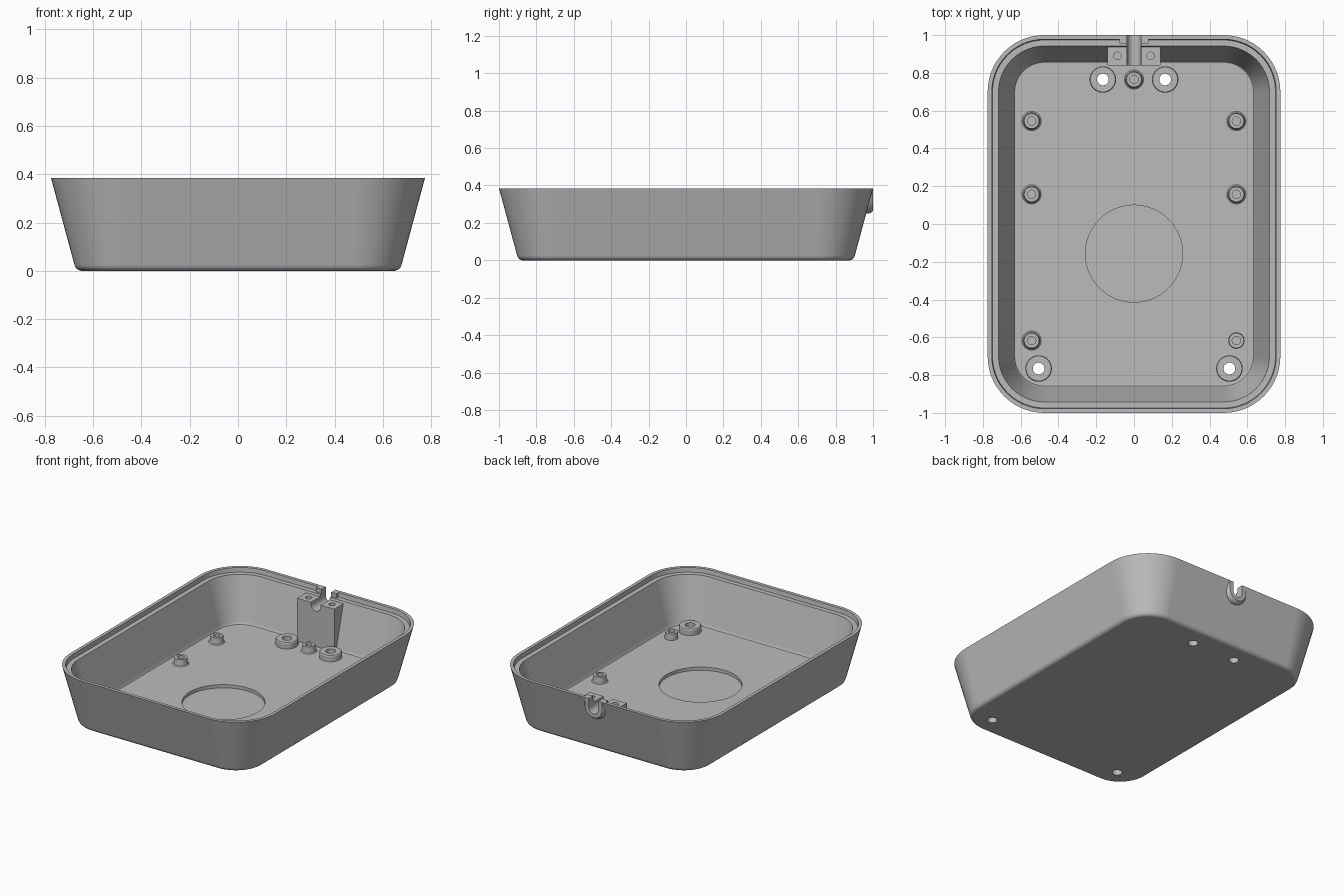
import bpy
import bmesh
from math import sin, cos, pi, radians

cube = bpy.data.objects.get("Cube")
if cube:
    bpy.data.objects.remove(cube, do_unlink=True)

grey = bpy.data.materials.new("plain_grey")
grey.use_nodes = True
GREY = (0.5, 0.5, 0.5, 1)
grey.diffuse_color = GREY
grey.node_tree.nodes["Principled BSDF"].inputs["Base Color"].default_value = GREY

TOP, FLOOR, SLOPE = 0.385, 0.048, 0.27


def loft(name, rings, caps=True, wrap=False):
    """Skin a list of equal-length point rings into an object."""
    bm = bmesh.new()
    vs = [[bm.verts.new(p) for p in ring] for ring in rings]
    n = len(vs[0])
    pairs = list(zip(vs, vs[1:])) + ([(vs[-1], vs[0])] if wrap else [])
    for a, b in pairs:
        for i in range(n):
            j = (i + 1) % n
            bm.faces.new((a[i], a[j], b[j], b[i]))
    if caps:
        bm.faces.new(vs[0])
        bm.faces.new(vs[-1])
    bmesh.ops.recalc_face_normals(bm, faces=bm.faces)
    mesh = bpy.data.meshes.new(name)
    bm.to_mesh(mesh)
    bm.free()
    mesh.materials.append(grey)
    obj = bpy.data.objects.new(name, mesh)
    bpy.context.collection.objects.link(obj)
    return obj


def rounded_rect(offset, z, steps=14):
    r = 0.3 - offset
    ring = []
    for k, (sx, sy) in enumerate(((1, 1), (-1, 1), (-1, -1), (1, -1))):
        for s in range(steps + 1):
            a = (k + s / steps) * pi / 2
            ring.append((sx * 0.475 + r * cos(a), sy * 0.7 + r * sin(a), z))
    return ring


def circle(x, y, r, z, n=40):
    return [(x + r * cos(2 * pi * i / n), y + r * sin(2 * pi * i / n), z) for i in range(n)]


def u_shape(r, y, centre, top, n=20):
    arc = [(r * cos(pi + pi * i / n), y, centre + r * sin(pi + pi * i / n)) for i in range(n + 1)]
    return arc + [(r, y, top), (-r, y, top)]


def activate(obj):
    bpy.ops.object.select_all(action='DESELECT')
    obj.select_set(True)
    bpy.context.view_layer.objects.active = obj


def combine(obj, other, operation):
    activate(obj)
    mod = obj.modifiers.new("join", 'BOOLEAN')
    mod.solver = 'EXACT'
    mod.operation = operation
    mod.object = other
    other.hide_render = True
    bpy.ops.object.modifier_apply(modifier=mod.name)
    bpy.data.objects.remove(other, do_unlink=True)


def smooth(obj):
    activate(obj)
    bpy.ops.object.shade_smooth_by_angle(angle=radians(30))
    mod = obj.modifiers.new("even_shading", 'WEIGHTED_NORMAL')
    mod.keep_sharp = True


# Tray: drafted outer wall, stepped rim, inner wall and filleted floor
profile = [(0.125, 0), (0.112, 0.004), (0.103, 0.012), (0.0975, 0.024),
           (0, TOP), (0.022, TOP), (0.026, 0.355), (0.058, 0.355),
           (0.135, 0.07), (0.138, 0.059), (0.143, 0.051), (0.152, FLOOR)]
tray = loft("tray", [rounded_rect(o, z) for o, z in profile])

# Cable clamp block on the back wall, with a back face hidden in the wall
side = [(0.84, 0.03), (0.88, 0.03), (0.963, 0.34), (0.84, 0.34)]
block = loft("clamp_block", [[(x, y, z) for y, z in side] for x in (-0.14, 0.14)])
combine(tray, block, 'UNION')

# Rounded cable collar reaching out through the wall
collar = loft("cable_collar", [u_shape(r, y, 0.328, TOP) for r, y in
                               ((0.078, 0.955), (0.078, 0.978), (0.073, 0.99), (0.064, 1.0))])
combine(tray, collar, 'UNION')

# Cable channel open at the top
channel = loft("channel_cutter", [u_shape(0.036, y, 0.325, 0.5) for y in (0.8, 1.1)])
combine(tray, channel, 'DIFFERENCE')

# Clamp screw holes, round floor recess and through holes
big_spots = [(-0.165, 0.765), (0.165, 0.765), (-0.505, -0.765), (0.505, -0.765)]
holes = [(-0.088, 0.89, 0.02, 0.2, 0.4), (0.088, 0.89, 0.02, 0.2, 0.4),
         (0, -0.157, 0.257, 0.026, 0.1)]
holes += [(x, y, 0.031, -0.1, 0.1) for x, y in big_spots]
for x, y, r, low, high in holes:
    n = 72 if r > 0.1 else 40
    cutter = loft("hole_cutter", [circle(x, y, r, z, n) for z in (low, high)])
    combine(tray, cutter, 'DIFFERENCE')
smooth(tray)


def boss(name, x, y, shape):
    smooth(loft(name, [circle(x, y, r, z) for r, z in shape], caps=False))


# Wide standoffs around the through holes
for i, (x, y) in enumerate(big_spots):
    boss(f"standoff_{i + 1}", x, y,
         [(0.07, FLOOR), (0.07, 0.084), (0.066, 0.09), (0.031, 0.09), (0.031, FLOOR)])

# Narrow screw posts with flared feet; one has a plain foot
posts = [(sx * 0.542, y) for y in (0.545, 0.157, -0.617) for sx in (-1, 1)] + [(0, 0.765)]
for i, (x, y) in enumerate(posts):
    foot = 0.042 if x > 0 and y < 0 else 0.051
    boss(f"screw_post_{i + 1}", x, y,
         [(foot, FLOOR), (foot * 0.3 + 0.0294, 0.053), (0.042, 0.062), (0.04, 0.092),
          (0.022, 0.092), (0.022, FLOOR + 0.001)])
